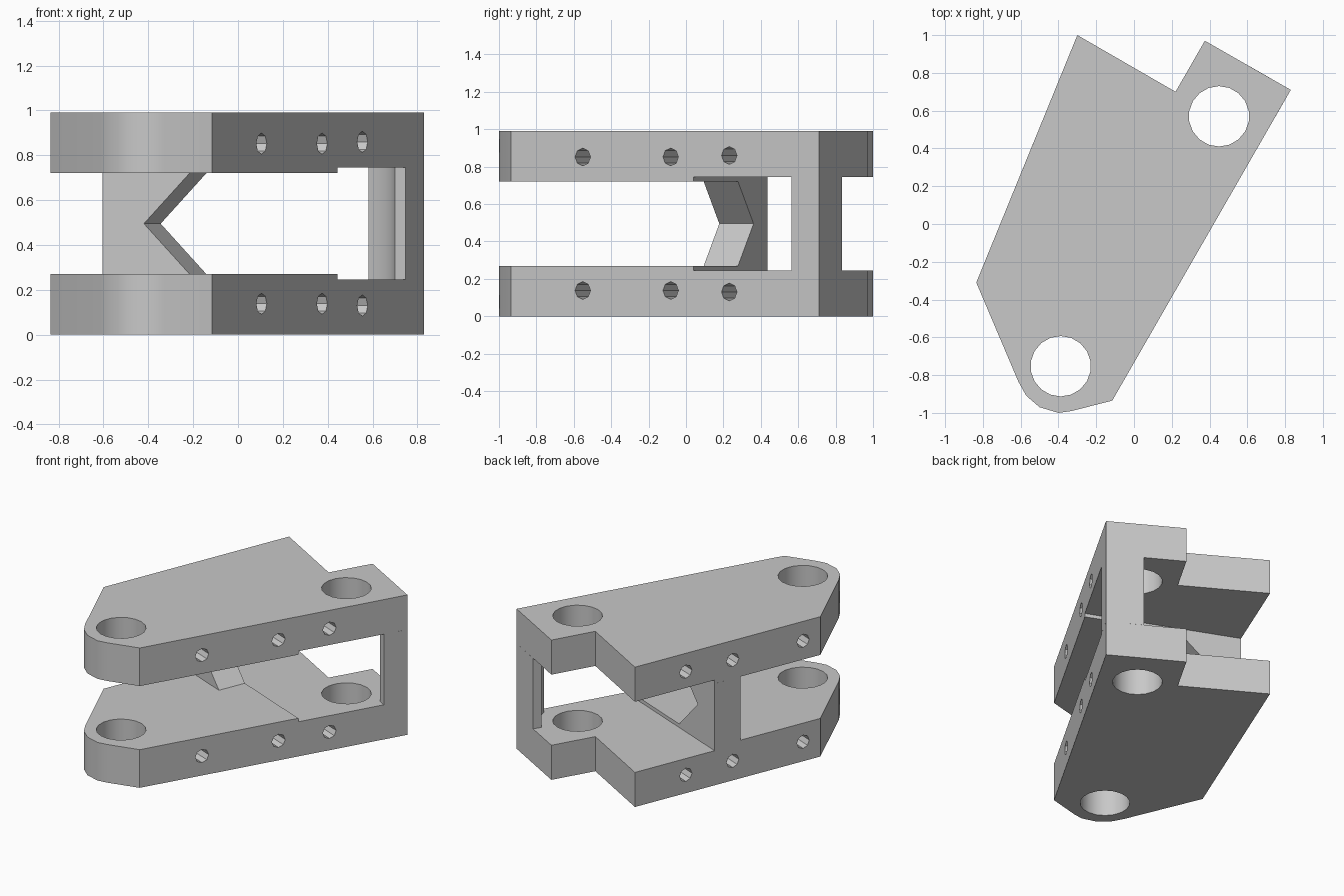
import bpy, bmesh, math
from mathutils import Matrix, Vector

if "Cube" in bpy.data.objects:
    bpy.data.objects.remove(bpy.data.objects["Cube"])

HEIGHT, PLATE, RECESS = 0.99, 0.27, 0.245
ACROSS = Vector((0.926, -0.378, 0))   # from the left flank inwards
ALONG = Vector((0.378, 0.926, 0))     # along the left flank
UP = Vector((0, 0, 1))
HOLES = [Vector((-0.388, -0.753, 0)), Vector((0.45, 0.57, 0))]
WEB_BACK = Vector((-0.53, 0.437, 0))

grey = bpy.data.materials.new("light_grey")
grey.use_nodes = True
grey.diffuse_color = (0.58, 0.58, 0.58, 1)
grey.node_tree.nodes["Principled BSDF"].inputs["Base Color"].default_value = grey.diffuse_color


def finish(name, bm):
    bmesh.ops.recalc_face_normals(bm, faces=bm.faces)
    mesh = bpy.data.meshes.new(name)
    bm.to_mesh(mesh)
    bm.free()
    mesh.materials.append(grey)
    obj = bpy.data.objects.new(name, mesh)
    bpy.context.collection.objects.link(obj)
    return obj


def prism(name, points, offset):
    """Extrude a flat polygon of 3D points along offset."""
    bm = bmesh.new()
    face = bm.faces.new([bm.verts.new(p) for p in points])
    new = bmesh.ops.extrude_face_region(bm, geom=[face])["geom"]
    bmesh.ops.translate(bm, vec=offset, verts=[v for v in new if isinstance(v, bmesh.types.BMVert)])
    return finish(name, bm)


def cylinder(name, centre, radius, depth, sides, axes):
    bm = bmesh.new()
    matrix = Matrix.Translation(centre) @ Matrix(axes).transposed().to_4x4()
    bmesh.ops.create_cone(bm, cap_ends=True, segments=sides, radius1=radius,
                          radius2=radius, depth=depth, matrix=matrix)
    return finish(name, bm)


def cut(obj, cutter):
    cutter.hide_render = True
    mod = obj.modifiers.new("cut", 'BOOLEAN')
    mod.operation, mod.solver, mod.object = 'DIFFERENCE', 'EXACT', cutter
    bpy.context.view_layer.objects.active = obj
    bpy.ops.object.modifier_apply(modifier=mod.name)
    bpy.data.objects.remove(cutter)


# Lower plate: stepped outline with a rounded nose
outline = [(-0.30, 1.0), (-0.835, -0.31), (-0.612, -0.835), (-0.57, -0.91), (-0.5, -0.97),
           (-0.4, -1.0), (-0.33, -0.99), (-0.115, -0.935), (0.83, 0.71), (0.375, 0.97), (0.22, 0.70)]
lower = prism("lower_plate", [(x, y, 0) for x, y in outline], UP * PLATE)

# Shallow recess behind the web line
a, b = WEB_BACK - ACROSS, WEB_BACK + ACROSS * 3
corners = [a, b, b + ALONG * 3, a + ALONG * 3]
cut(lower, prism("recess_cutter", [p + UP * RECESS for p in corners], UP))

# Pivot holes and cross-drilled bolt holes
for c in HOLES:
    cut(lower, cylinder("pivot_cutter", c, 0.16, 2, 18, [(1, 0, 0), (0, 1, 0), (0, 0, 1)]))
for x, y, z in [(0.105, -0.552, 0.138), (0.375, -0.082, 0.138), (0.555, 0.231, 0.13)]:
    cut(lower, cylinder("bolt_cutter", (x, y, z), 0.047, 4, 8, [ALONG, UP, ACROSS]))

# Upper plate mirrors the lower one
bm = bmesh.new()
bm.from_mesh(lower.data)
for v in bm.verts:
    v.co.z = HEIGHT - v.co.z
upper = finish("upper_plate", bm)

# Web between the plates with a V-shaped inner edge
profile = [(0, PLATE), (0.42, PLATE), (0.20, HEIGHT / 2), (0.42, HEIGHT - PLATE), (0, HEIGHT - PLATE)]
web = prism("notched_web", [WEB_BACK + ACROSS * w + UP * z for w, z in profile], ALONG * -0.198)

# Corner post, hollowed around the rear pivot
arc = [(HOLES[1].x + 0.25 * math.cos(t), HOLES[1].y + 0.25 * math.sin(t))
       for t in (math.radians(5 + i * 53 / 6) for i in range(7))]
post_points = [(0.614, 0.834), (0.83, 0.71), (0.747, 0.565)] + arc
post = prism("corner_post", [(x, y, RECESS) for x, y in post_points], UP * (HEIGHT - 2 * RECESS))

# Smooth only the gently curved walls
bpy.ops.object.select_all(action='DESELECT')
for obj in (lower, upper, web, post):
    obj.select_set(True)
bpy.context.view_layer.objects.active = lower
bpy.ops.object.shade_smooth_by_angle(angle=math.radians(25))
